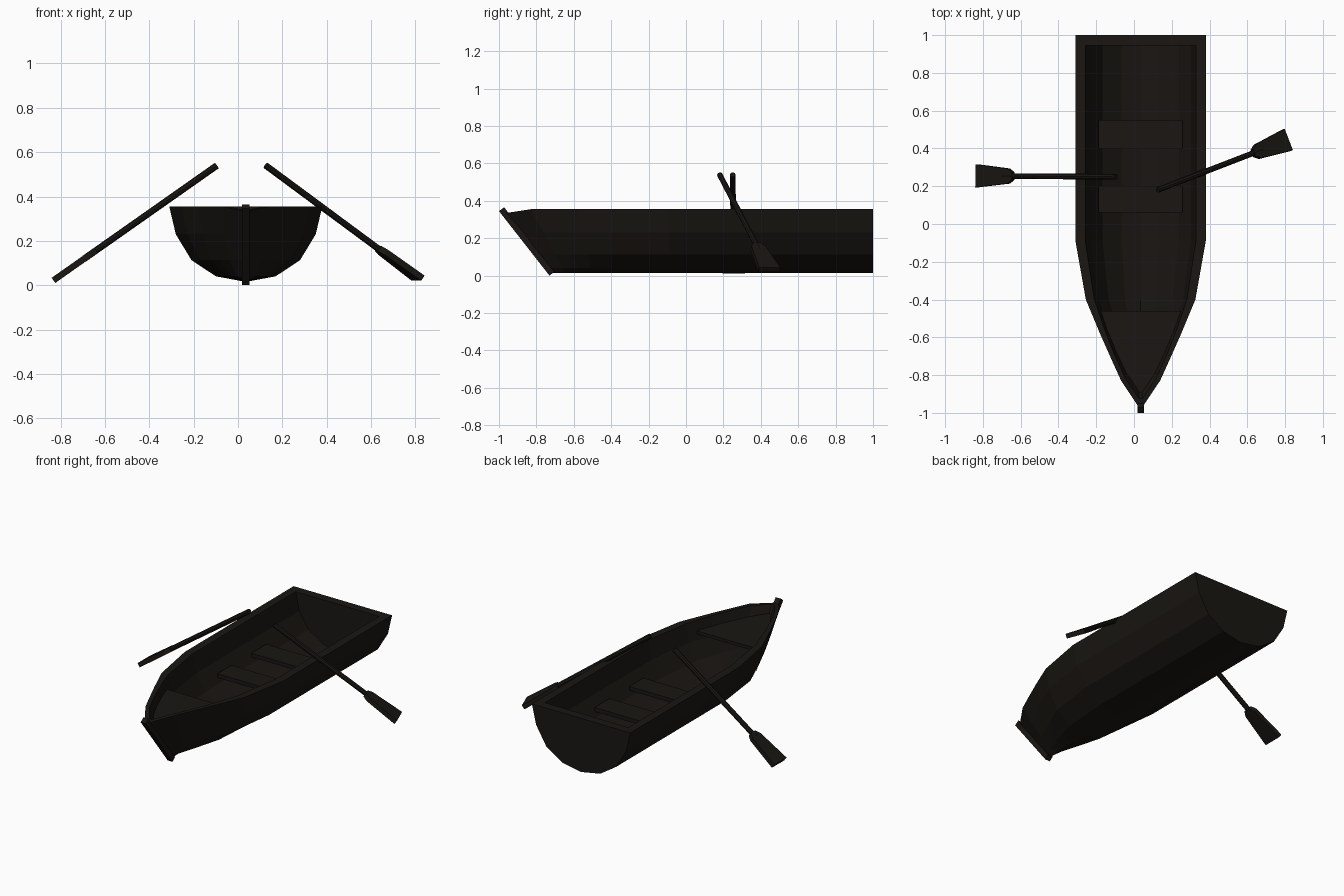
import bpy, bmesh
from mathutils import Vector, Matrix

if "Cube" in bpy.data.objects:
    bpy.data.objects.remove(bpy.data.objects["Cube"])

CX = 0.035
TOP = 0.355

wood = bpy.data.materials.new("dark_wood")
wood.diffuse_color = (0.010, 0.008, 0.006, 1)
wood.use_nodes = True
wood.node_tree.nodes["Principled BSDF"].inputs["Base Color"].default_value = wood.diffuse_color


def finish(name, bm):
    bmesh.ops.recalc_face_normals(bm, faces=bm.faces[:])
    me = bpy.data.meshes.new(name)
    bm.to_mesh(me)
    bm.free()
    me.materials.append(wood)
    ob = bpy.data.objects.new(name, me)
    bpy.context.collection.objects.link(ob)
    return ob


def prism(name, pts, depth, matrix):
    """Extrude a 2D outline symmetrically along local z."""
    bm = bmesh.new()
    lo = [bm.verts.new(matrix @ Vector((u, v, -depth / 2))) for u, v in pts]
    hi = [bm.verts.new(matrix @ Vector((u, v, depth / 2))) for u, v in pts]
    bm.faces.new(lo)
    bm.faces.new(hi)
    n = len(pts)
    for i in range(n):
        bm.faces.new((lo[i], lo[(i + 1) % n], hi[(i + 1) % n], hi[i]))
    return finish(name, bm)


# Hull half-sections (fraction of half width, height), rim to keel
outer_sec = [(1, TOP), (0.915, 0.23), (0.71, 0.113), (0.39, 0.04), (0, 0.015)]
inner_sec = [(1, TOP), (0.91, 0.24), (0.69, 0.14), (0.34, 0.075), (0, 0.05)]

# Stations: (y, half width, rim height), stern to bow
outer_st = [(1.0, .345, TOP), (-.09, .345, TOP), (-.4, .29, TOP), (-.58, .215, TOP),
            (-.7, .162, TOP), (-.83, .103, TOP), (-.96, .016, .335)]
inner_st = [(.945, .293, TOP), (-.09, .293, TOP), (-.4, .245, TOP), (-.58, .183, TOP),
            (-.7, .135, TOP), (-.82, .08, TOP), (-.925, .008, .34)]


def section(bm, station, sec):
    y, w, rim = station
    row = []
    full = [(-f, z) for f, z in sec] + [(f, z) for f, z in sec[-2::-1]]
    for f, z in full:
        yy = y
        if y < -.4:  # raked bow
            yy = -.4 + (y + .4) * (1 - .43 * (TOP - z) / (TOP - .015))
        row.append(bm.verts.new((CX + f * w, yy, rim if z == TOP else z)))
    return row


# Hull shell with thickness, rim and transom
bm = bmesh.new()
shells = []
for sts, sec in ((outer_st, outer_sec), (inner_st, inner_sec)):
    rows = [section(bm, s, sec) for s in sts]
    for a, b in zip(rows, rows[1:]):
        for i in range(len(a) - 1):
            bm.faces.new((a[i], a[i + 1], b[i + 1], b[i]))
    bm.faces.new(rows[0])
    bm.faces.new(rows[-1])
    shells.append(rows)
out, inn = shells
for k in (0, -1):
    for i in range(len(out) - 1):
        bm.faces.new((out[i][k], out[i + 1][k], inn[i + 1][k], inn[i][k]))
for e in (0, -1):
    bm.faces.new((out[e][0], out[e][-1], inn[e][-1], inn[e][0]))
finish("hull", bm)

# Stem post on the bow (profile in y-z, extruded in x)
yz = Matrix(((0, 0, 1, CX), (1, 0, 0, 0), (0, 1, 0, 0), (0, 0, 0, 1)))
prism("stem_post", [(-1.0, .345), (-.972, .365), (-.705, .02), (-.73, 0)], .034, yz)

# Foredeck
half = [(.222, -.46), (.178, -.57), (.131, -.68), (.078, -.80), (.012, -.90)]
outline = [(CX + w, y) for w, y in half] + [(CX - w, y) for w, y in reversed(half)]
prism("foredeck", outline, .02, Matrix.Translation((0, 0, .285)))

# Bench seats
for name, y0, y1 in (("rear_seat", .40, .55), ("middle_seat", .06, .20)):
    s = .222
    prism(name, [(CX - s, y0), (CX + s, y0), (CX + s, y1), (CX - s, y1)], .025,
          Matrix.Translation((0, 0, .18)))


# Oars: round shaft plus flared blade
def oar(name, handle, tip):
    handle, tip = Vector(handle), Vector(tip)
    d = (tip - handle).normalized()
    length = (tip - handle).length
    side = Vector((0, 0, 1)).cross(d).normalized()
    up = d.cross(side)
    m = Matrix((d, side, up)).transposed().to_4x4()
    m.translation = handle
    bm = bmesh.new()
    shaft = length - .17
    rot = Matrix.Rotation(1.5707963, 4, 'Y')
    bmesh.ops.create_cone(bm, cap_ends=True, segments=8, radius1=.015, radius2=.015,
                          depth=shaft, matrix=m @ Matrix.Translation((shaft / 2, 0, 0)) @ rot)
    finish(name + "_shaft", bm)
    a = length - .235
    edge = [(a, .02), (a + .03, .04), (length, .061)]
    prism(name + "_blade", edge + [(u, -v) for u, v in reversed(edge)], .028, m)


oar("left_oar", (-.095, .25, .54), (-.832, .255, .022))
oar("right_oar", (.125, .18, .54), (.812, .445, .032))
